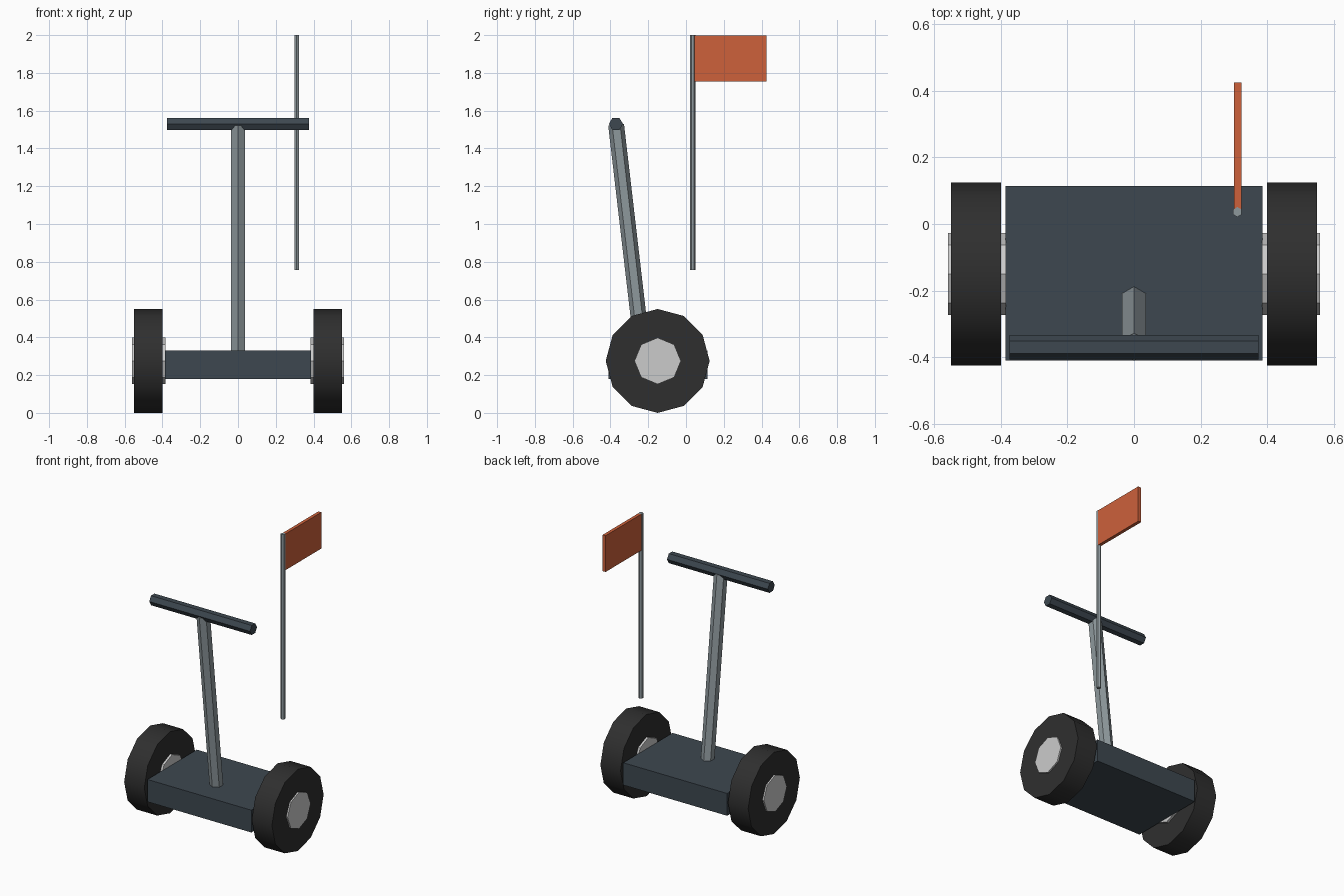
import bpy
import bmesh
from math import cos, sin, pi, radians
from mathutils import Vector

cube = bpy.data.objects.get("Cube")
if cube:
    bpy.data.objects.remove(cube, do_unlink=True)


def material(name, rgb):
    mat = bpy.data.materials.new(name)
    mat.use_nodes = True
    mat.diffuse_color = (*rgb, 1)
    mat.node_tree.nodes["Principled BSDF"].inputs["Base Color"].default_value = (*rgb, 1)
    return mat


slate = material("slate_blue", (0.047, 0.064, 0.08))
rubber = material("black_rubber", (0.028, 0.028, 0.028))
hub_grey = material("light_grey", (0.6, 0.6, 0.6))
steel = material("steel_grey", (0.27, 0.315, 0.335))
orange = material("flag_orange", (0.61, 0.12, 0.044))


def finish(name, bm, mat):
    bmesh.ops.recalc_face_normals(bm, faces=bm.faces)
    mesh = bpy.data.meshes.new(name)
    bm.to_mesh(mesh)
    bm.free()
    mesh.materials.append(mat)
    obj = bpy.data.objects.new(name, mesh)
    bpy.context.collection.objects.link(obj)
    return obj


def box(name, low, high, mat):
    low, high = Vector(low), Vector(high)
    bm = bmesh.new()
    bmesh.ops.create_cube(bm, size=1)
    bmesh.ops.scale(bm, vec=high - low, verts=bm.verts)
    bmesh.ops.translate(bm, vec=(low + high) / 2, verts=bm.verts)
    return finish(name, bm, mat)


def prism(name, start, end, radius, sides, corner, mat):
    """Regular prism from start to end with one corner pointing along 'corner'."""
    start, end = Vector(start), Vector(end)
    axis = (end - start).normalized()
    v = axis.cross(Vector(corner)).normalized()
    u = v.cross(axis)
    bm = bmesh.new()
    rings = []
    for centre in (start, end):
        angles = [2 * pi * i / sides for i in range(sides)]
        rings.append([bm.verts.new(centre + radius * (u * cos(a) + v * sin(a))) for a in angles])
        bm.faces.new(rings[-1])
    a, b = rings
    for i in range(sides):
        j = (i + 1) % sides
        bm.faces.new((a[i], a[j], b[j], b[i]))
    return finish(name, bm, mat)


UP, FRONT = (0, 0, 1), (0, -1, 0)

# Standing deck
box("deck", (-0.387, -0.41, 0.18), (0.387, 0.115, 0.33), slate)

# Wheels with hubs on both sides
for side, s in (("left", 1), ("right", -1)):
    y, z = -0.15, 0.275
    tyre = prism(side + "_tyre", (s * 0.4, y, z), (s * 0.55, y, z), 0.275, 12, UP, rubber)
    prism(side + "_hub", (s * 0.385, y, z), (s * 0.56, y, z), 0.123, 8, UP, hub_grey)
    bpy.ops.object.select_all(action="DESELECT")
    tyre.select_set(True)
    bpy.context.view_layer.objects.active = tyre
    bpy.ops.object.shade_smooth_by_angle(angle=radians(40))

# Leaning steering post and handlebar
prism("steering_post", (0, -0.227, 0.3), (0, -0.37, 1.525), 0.042, 6, FRONT, steel)
prism("handlebar", (-0.375, -0.371, 1.53), (0.375, -0.371, 1.53), 0.037, 6, FRONT, slate)

# Flag and its pole
prism("flag_pole", (0.311, 0.036, 0.757), (0.311, 0.036, 2.0), 0.015, 6, FRONT, steel)
box("flag", (0.301, 0.04, 1.755), (0.323, 0.425, 1.999), orange)
